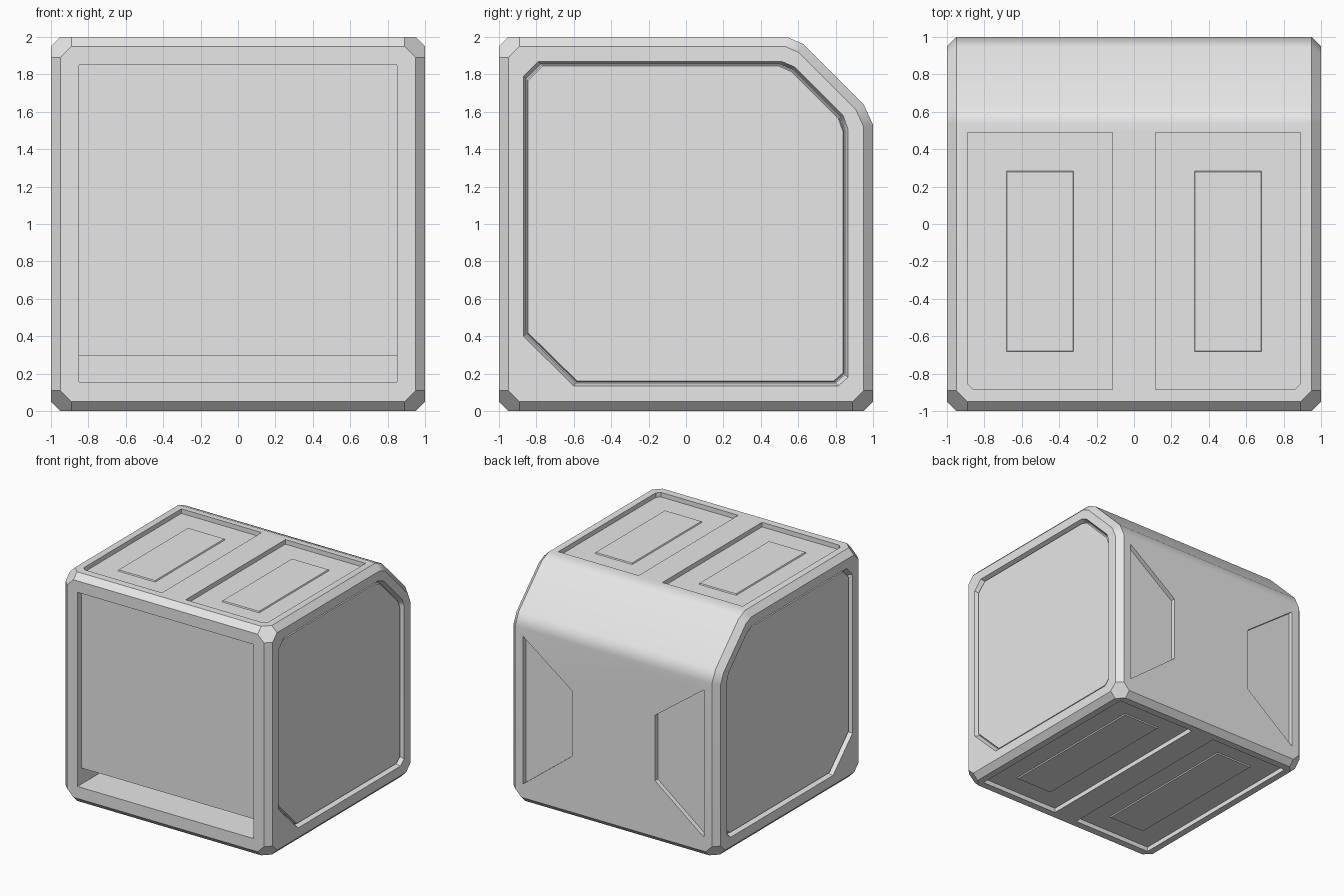
import bpy, bmesh
from mathutils import Vector

cube = bpy.data.objects.get("Cube")
if cube:
    bpy.data.objects.remove(cube, do_unlink=True)

grey = bpy.data.materials.new("light grey")
grey.use_nodes = True
grey.diffuse_color = (0.8, 0.8, 0.8, 1)
grey.node_tree.nodes["Principled BSDF"].inputs["Base Color"].default_value = (0.8, 0.8, 0.8, 1)


def make_object(name, bm):
    bmesh.ops.recalc_face_normals(bm, faces=bm.faces[:])
    mesh = bpy.data.meshes.new(name)
    bm.to_mesh(mesh)
    bm.free()
    mesh.materials.append(grey)
    obj = bpy.data.objects.new(name, mesh)
    bpy.context.collection.objects.link(obj)
    return obj


def resize(outline, inset):
    """Shrink an outline about its middle by the inset on each side."""
    us, vs = zip(*outline)
    cu, cv = (min(us) + max(us)) / 2, (min(vs) + max(vs)) / 2
    ku = 1 - inset / (max(us) - cu)
    kv = 1 - inset / (max(vs) - cv)
    return [(cu + (u - cu) * ku, cv + (v - cv) * kv) for u, v in outline]


def prism(name, outline, place, low, high, low_inset=0, high_inset=0):
    """Loft an outline between two heights above a side of the box."""
    bm = bmesh.new()
    rings = []
    for h, inset in ((low, low_inset), (high, high_inset)):
        rings.append([bm.verts.new(place(u, v, h)) for u, v in resize(outline, inset)])
    a, b = rings
    bm.faces.new(a)
    bm.faces.new(b)
    for i in range(len(a)):
        j = (i + 1) % len(a)
        bm.faces.new((a[i], a[j], b[j], b[i]))
    return make_object(name, bm)


def rect(u0, u1, v0, v1):
    return [(u0, v0), (u1, v0), (u1, v1), (u0, v1)]


def mirrored(outline, s):
    return [(u * s, v) for u, v in outline]


# Placement on each side: u, v across the side and h outward
def on_top(u, v, h):
    return Vector((u, v, 2 + h))


def on_bottom(u, v, h):
    return Vector((u, v, -h))


def on_front(u, v, h):
    return Vector((u, -1 - h, v))


def on_back(u, v, h):
    return Vector((u, 1 + h, v))


def on_side(s):
    return lambda u, v, h: Vector((s * (1 + h), u, v))


# Box body: side profile with a rounded slope at the upper back
profile = [(-1, 0), (1, 0), (1, 1.53), (0.95, 1.64), (0.63, 1.96), (0.54, 2), (-1, 2)]
body = prism("box_body", profile, on_side(1), -2, 0)

# Chamfers along all edges and across the corners
CHAMFER = 0.05
planes = []
for i, (y0, z0) in enumerate(profile):
    y1, z1 = profile[(i + 1) % len(profile)]
    n = Vector((0, z1 - z0, y0 - y1)).normalized()
    for s in (-1, 1):
        normal = n + Vector((s, 0, 0))
        planes.append((Vector((s, y0, z0)) - n * CHAMFER, normal))
for sy, sz in ((-1, -1), (-1, 1), (1, -1)):
    planes.append((Vector((0, sy * (1 - CHAMFER), 1 + sz)), Vector((0, sy, sz))))
    for s in (-1, 1):
        normal = Vector((s, sy, sz))
        planes.append((Vector((0, 0, 1)) + normal * 2.84 / 3, normal))

bm = bmesh.new()
bm.from_mesh(body.data)
for point, normal in planes:
    bmesh.ops.bisect_plane(bm, geom=bm.verts[:] + bm.edges[:] + bm.faces[:], dist=1e-5,
                           plane_co=point, plane_no=normal, clear_outer=True)
    bmesh.ops.holes_fill(bm, edges=[e for e in bm.edges if e.is_boundary], sides=0)
bmesh.ops.recalc_face_normals(bm, faces=bm.faces[:])
bm.to_mesh(body.data)
bm.free()

# Outlines of the recessed panels
side_panel = [(-0.87, 0.4), (-0.6, 0.135), (0.815, 0.135), (0.865, 0.18), (0.865, 1.51),
              (0.84, 1.58), (0.58, 1.84), (0.51, 1.87), (-0.79, 1.87), (-0.87, 1.79)]
top_panel = [(0.115, -0.885), (0.86, -0.885), (0.89, -0.855), (0.89, 0.49), (0.115, 0.49)]
bottom_panel = rect(0.115, 0.89, -0.885, 0.885)
back_panel = [(0.875, 0.17), (0.875, 1.46), (0.4, 1.11), (0.4, 0.54)]
DEPTH = 0.04

# Recess cutters and the raised plates inside them
cutters = [prism("cutter_inside", rect(-0.85, 0.85, 0.155, 1.85), on_front, -1.5, 0.1)]
parts = [body]
for s, label in ((1, "left"), (-1, "right")):
    cutters += [
        prism("cutter_side", side_panel, on_side(s), -DEPTH, DEPTH, 0.015, -0.015),
        prism("cutter_top", mirrored(top_panel, s), on_top, -DEPTH, DEPTH),
        prism("cutter_bottom", mirrored(bottom_panel, s), on_bottom, -DEPTH, DEPTH),
        prism("cutter_back", mirrored(back_panel, s), on_back, -DEPTH, DEPTH),
    ]
    parts += [
        prism(label + "_side_plate", side_panel, on_side(s), -DEPTH - 0.005, -0.022, 0.018, 0.026),
        prism(label + "_top_plate", mirrored(rect(0.32, 0.685, -0.685, 0.285), s),
              on_top, -DEPTH - 0.005, -0.03, 0, 0.007),
        prism(label + "_bottom_plate", mirrored(rect(0.32, 0.685, -0.7, 0.7), s),
              on_bottom, -DEPTH - 0.005, -0.03, 0, 0.007),
    ]

# Front shutter, left slightly open at the bottom
parts.append(prism("front_shutter", rect(-0.86, 0.86, 0.295, 1.86), on_front, -0.085, -0.055))

# Cut the recesses, then remove the cutters
for cutter in cutters:
    cutter.hide_render = True
    mod = body.modifiers.new("recess", "BOOLEAN")
    mod.operation = "DIFFERENCE"
    mod.solver = "EXACT"
    mod.object = cutter
depsgraph = bpy.context.evaluated_depsgraph_get()
cut_mesh = bpy.data.meshes.new_from_object(body.evaluated_get(depsgraph))
body.modifiers.clear()
body.data = cut_mesh
for cutter in cutters:
    bpy.data.objects.remove(cutter, do_unlink=True)

# Smooth the back slope and keep all other edges crisp
for obj in bpy.context.selected_objects:
    obj.select_set(False)
body.select_set(True)
bpy.context.view_layer.objects.active = body
bpy.ops.object.shade_smooth_by_angle(angle=0.52)
weighted = body.modifiers.new("even_shading", "WEIGHTED_NORMAL")
weighted.keep_sharp = True
